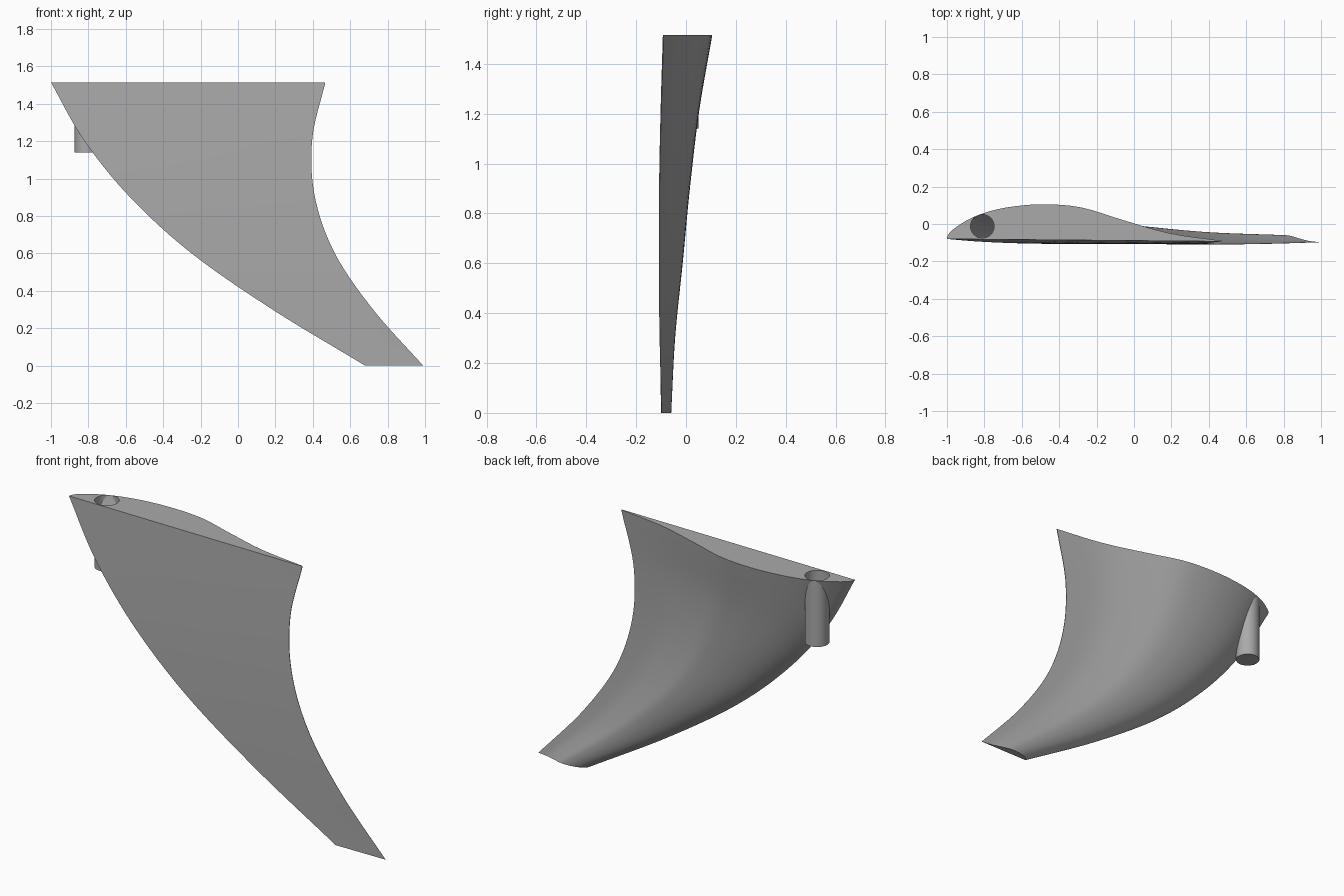
import bpy, bmesh, math

old = bpy.data.objects.get("Cube")
if old:
    bpy.data.objects.remove(old)

HEIGHT, ROWS, STEPS = 1.515, 48, 40
# Evenly spaced control values from tip (bottom) to base (top)
LEAD_X = (.68, .18, -.255, -.585, -.828, -1.0)
TRAIL_X = (.99, .72, .515, .41, .397, .467)
LEAD_Y = (-.1, -.105, -.107, -.104, -.094, -.08)
TRAIL_Y = (-.098, -.106, -.109, -.108, -.102, -.093)
THICK = (.04, .062, .095, .122, .15, .19)
# Foil height along the chord, at square-root spacing from the leading edge
FOIL = (0, .18, .37, .6, .8, .94, 1, .92, .58, .22, .02)
BORE_X, BORE_Y, BORE_R, BORE_BOTTOM, BORE_SIDES = -.811, -.012, .063, 1.14, 40


def spline(values, t):
    """Smooth curve through evenly spaced values, t from 0 to 1."""
    n = len(values) - 1
    i = min(int(t * n), n - 1)
    f = t * n - i
    b, c = values[i], values[i + 1]
    a = values[i - 1] if i > 0 else 2 * b - c
    d = values[i + 2] if i + 2 <= n else 2 * c - b
    return b + f / 2 * (c - a + f * (2 * a - 5 * b + 4 * c - d + f * (3 * (b - c) + d - a)))


def section(t):
    """Closed foil outline: curved back, then flat front."""
    x0, x1 = spline(LEAD_X, t), spline(TRAIL_X, t)
    y0, y1 = spline(LEAD_Y, t), spline(TRAIL_Y, t)
    thick = spline(THICK, t)
    back, front = [], []
    for k in range(STEPS + 1):
        s = k / STEPS
        u = s * s
        x, y = x0 + (x1 - x0) * u, y0 + (y1 - y0) * u
        back.append((x, y + thick * spline(FOIL, s), t * HEIGHT))
        if k:
            front.append((x, y, t * HEIGHT))
    return back + front[::-1]


def circle(bm, z):
    return [bm.verts.new((BORE_X + BORE_R * math.cos(a), BORE_Y + BORE_R * math.sin(a), z))
            for a in (2 * math.pi * i / BORE_SIDES for i in range(BORE_SIDES))]


def skin(bm, low, high):
    n = len(low)
    for i in range(n):
        j = (i + 1) % n
        bm.faces.new((low[i], low[j], high[j], high[i]))


def finish(bm, name, mat):
    mesh = bpy.data.meshes.new(name)
    bm.to_mesh(mesh)
    bm.free()
    obj = bpy.data.objects.new(name, mesh)
    bpy.context.collection.objects.link(obj)
    mesh.materials.append(mat)
    bpy.ops.object.select_all(action='DESELECT')
    obj.select_set(True)
    bpy.context.view_layer.objects.active = obj
    bpy.ops.object.shade_smooth_by_angle(angle=math.radians(30))


grey = bpy.data.materials.new("plain grey")
grey.use_nodes = True
colour = (.4, .4, .4, 1)
grey.diffuse_color = colour
grey.node_tree.nodes["Principled BSDF"].inputs["Base Color"].default_value = colour

# Swept fin blade, lofted through foil sections
bm = bmesh.new()
rings = [[bm.verts.new(p) for p in section(r / ROWS)] for r in range(ROWS + 1)]
for low, high in zip(rings, rings[1:]):
    skin(bm, low, high)
bm.faces.new(rings[0])
bmesh.ops.recalc_face_normals(bm, faces=bm.faces)

# Flat base with a round opening for the bore
rim = circle(bm, HEIGHT)
edges = [bm.edges.new((rim[i - 1], rim[i])) for i in range(BORE_SIDES)]
top = rings[-1]
edges += [bm.edges.get((top[i - 1], top[i])) for i in range(len(top))]
fill = bmesh.ops.triangle_fill(bm, edges=edges, use_beauty=True, normal=(0, 0, 1))
for f in fill["geom"]:
    if isinstance(f, bmesh.types.BMFace):
        f.normal_update()
        if f.normal.z < 0:
            f.normal_flip()
finish(bm, "fin_blade", grey)

# Round mounting socket, open at the top and closed below
bm = bmesh.new()
floor, mouth = circle(bm, BORE_BOTTOM), circle(bm, HEIGHT)
skin(bm, floor, mouth)
bm.faces.new(floor[::-1])
finish(bm, "mounting_socket", grey)
